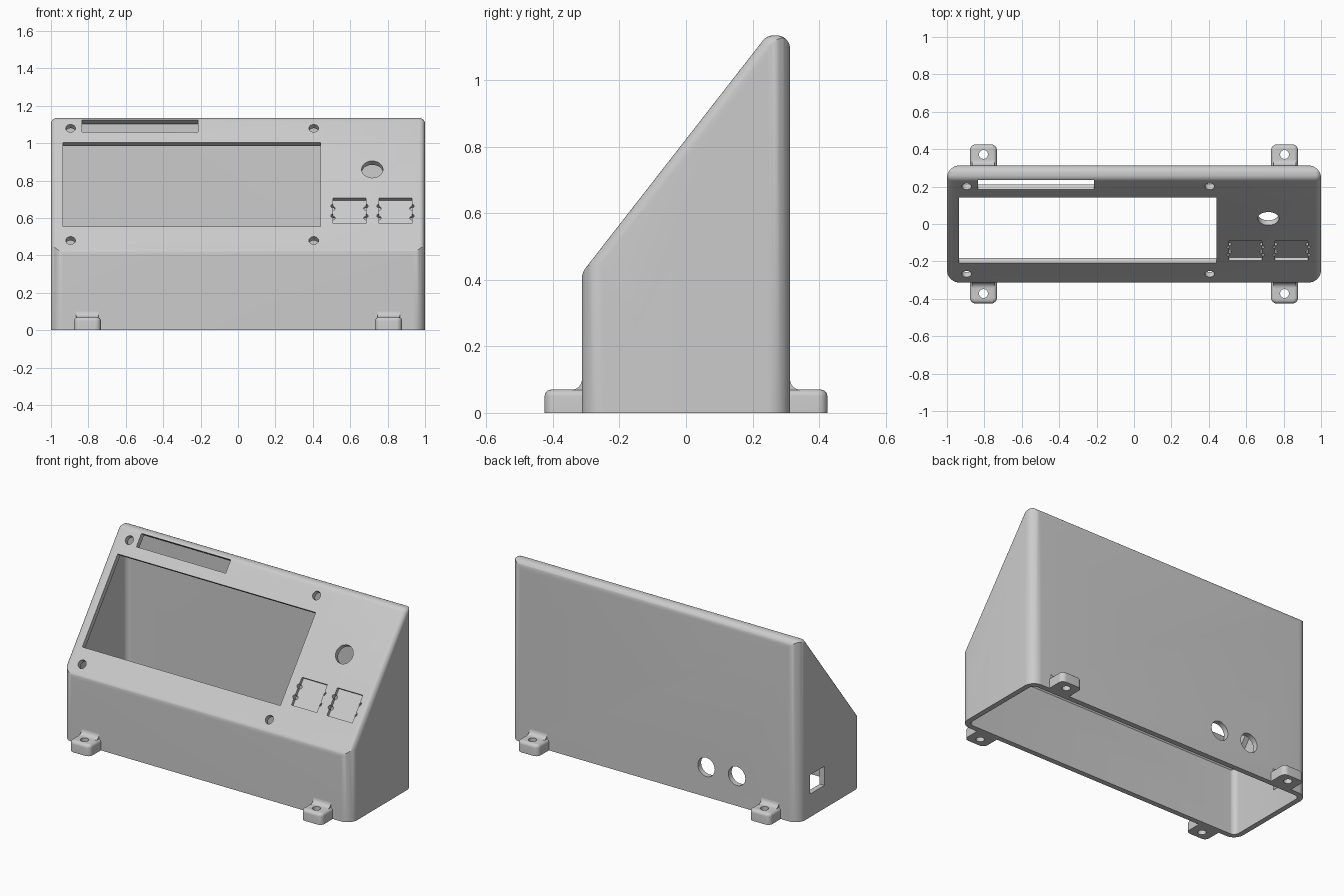
import bpy, bmesh, math
from mathutils import Vector

cube = bpy.data.objects.get("Cube")
if cube:
    bpy.data.objects.remove(cube, do_unlink=True)

grey = bpy.data.materials.new("light_grey_plastic")
grey.use_nodes = True
colour = (0.6, 0.6, 0.6, 1)
grey.diffuse_color = colour
grey.node_tree.nodes["Principled BSDF"].inputs["Base Color"].default_value = colour

HALF_Y, TOP, WALL = 0.313, 1.135, 0.033
MID_Z, RISE = 0.823, 1.283          # sloped panel: z = MID_Z + RISE * y
LEN = math.hypot(1, RISE)
NORMAL = Vector((0, -RISE, 1)) / LEN
SIN = RISE / LEN


def rounded(corners, segs=8):
    """2D outline from (a, b, radius) corners."""
    out, n = [], len(corners)
    for i, (a, b, r) in enumerate(corners):
        p = Vector((a, b))
        if r == 0:
            out.append(p)
            continue
        u = (Vector(corners[i - 1][:2]) - p).normalized()
        v = (Vector(corners[(i + 1) % n][:2]) - p).normalized()
        half = u.angle(v) / 2
        centre = p + (u + v).normalized() * r / math.sin(half)
        s = (p + u * r / math.tan(half) - centre).normalized()
        e = (p + v * r / math.tan(half) - centre).normalized()
        out += [centre + s.lerp(e, k / segs).normalized() * r for k in range(segs + 1)]
    return out


def rect(x0, x1, y0, y1, r=0):
    return rounded([(x0, y0, r), (x1, y0, r), (x1, y1, r), (x0, y1, r)])


def circle(cx, cy, r, squash=1, n=32):
    return [(cx + r * math.cos(math.tau * i / n), cy + squash * r * math.sin(math.tau * i / n))
            for i in range(n)]


def prism(name, outline, place, lo, hi, bevel=0, pick=None):
    """Extrude an outline between two depths; place(a, b, depth) gives the 3D point."""
    bm = bmesh.new()
    rings = [[bm.verts.new(place(a, b, d)) for a, b in outline] for d in (lo, hi)]
    n = len(outline)
    for ring in rings:
        bm.faces.new(ring)
    for i in range(n):
        j = (i + 1) % n
        bm.faces.new((rings[0][i], rings[0][j], rings[1][j], rings[1][i]))
    bmesh.ops.recalc_face_normals(bm, faces=bm.faces)
    if bevel:
        bmesh.ops.bevel(bm, geom=[e for e in bm.edges if pick(e)], offset=bevel,
                        segments=5, profile=0.5, affect='EDGES')
    mesh = bpy.data.meshes.new(name)
    bm.to_mesh(mesh)
    bm.free()
    mesh.materials.append(grey)
    obj = bpy.data.objects.new(name, mesh)
    bpy.context.scene.collection.objects.link(obj)
    return obj


def combine(obj, other, operation='DIFFERENCE'):
    """Apply a boolean and discard the second solid."""
    mod = obj.modifiers.new("cut", 'BOOLEAN')
    mod.object, mod.operation, mod.solver = other, operation, 'EXACT'
    graph = bpy.context.evaluated_depsgraph_get()
    mesh = bpy.data.meshes.new_from_object(obj.evaluated_get(graph))
    obj.modifiers.clear()
    obj.data = mesh
    bpy.data.objects.remove(other, do_unlink=True)


def along_x(a, b, d): return Vector((d, a, b))
def along_y(a, b, d): return Vector((a, d, b))
def along_z(a, b, d): return Vector((a, b, d))
def on_panel(x, z, d): return Vector((x, (z - MID_Z) / RISE, z)) + NORMAL * d


def wedge(inset, radius_front, radius_top):
    """Side profile of the case, moved inwards by the inset."""
    y, top, mid = HALF_Y - inset, TOP - inset, MID_Z - inset * LEN
    return rounded([(-y, -0.1, 0), (y, -0.1, 0), (y, top, radius_top),
                    ((top - mid) / RISE, top, radius_top), (-y, mid - RISE * y, radius_front)])


# Case: rounded side profile intersected with a rounded footprint
def is_rim(e):
    return abs(e.verts[0].co.x - e.verts[1].co.x) < 1e-5


shell = prism("case_shell", wedge(0, 0.05, 0.04), along_x, -1, 1, 0.03, is_rim)
combine(shell, prism("footprint", rect(-1, 1, -HALF_Y, HALF_Y, 0.066), along_z, 0, 1.3), 'INTERSECT')

# Hollow inside, open at the bottom
cavity = prism("cavity", wedge(WALL, 0, 0), along_x, WALL - 1, 1 - WALL)
combine(cavity, prism("inner_footprint", rect(WALL - 1, 1 - WALL, WALL - HALF_Y, HALF_Y - WALL, 0.034),
                      along_z, -0.05, 1.3), 'INTERSECT')
combine(shell, cavity)

# Sloped panel: display window, small slot, knob hole and screw holes
openings = [rect(-0.935, 0.44, 0.555, 1.005), rect(-0.835, -0.215, 1.06, 1.125),
            circle(0.718, 0.86, 0.057, SIN)]
openings += [circle(x, z, 0.026, SIN) for x in (-0.895, 0.405) for z in (0.48, 1.08)]
for outline in openings:
    combine(shell, prism("cutter", outline, on_panel, -0.045, 0.03))

# Square button pockets with pin holes on both sides
for x0 in (0.508, 0.754):
    x1 = x0 + 0.176
    combine(shell, prism("cutter", rect(x0, x1, 0.572, 0.706), on_panel, -0.02, 0.03))
    for x in (x0, x1):
        for z in (0.612, 0.664):
            combine(shell, prism("cutter", circle(x, z, 0.012, SIN, 16), on_panel, -0.045, 0.03))

# Round cable holes in the back, square socket in the right side
for x in (-0.36, -0.572):
    combine(shell, prism("cutter", circle(x, 0.187, 0.059), along_y, 0.25, 0.4))
combine(shell, prism("cutter", rect(0.055, 0.197, 0.145, 0.265), along_x, -1.1, -0.93))


# Four mounting feet with a screw hole and a fillet against the wall
def is_top_rim(e):
    a, b = (v.co for v in e.verts)
    return min(a.z, b.z) > 0.06 and max(abs(a.y), abs(b.y)) > 0.32


for sx, side in ((1, "left"), (-1, "right")):
    for sy, end in ((1, "back"), (-1, "front")):
        def foot_z(a, b, d): return Vector((sx * a, sy * b, d))
        def foot_x(a, b, d): return Vector((sx * d, sy * a, b))
        x0, x1, wall_y = 0.733, 0.877, HALF_Y - 0.003
        plan = rounded([(x0, wall_y, 0), (x1, wall_y, 0), (x1, 0.425, 0.03), (x0, 0.425, 0.03)])
        foot = prism(f"mounting_foot_{end}_{side}", plan, foot_z, 0, 0.07, 0.02, is_top_rim)
        arc = [(HALF_Y + 0.03 * (1 - math.sin(t)), 0.10 - 0.03 * math.cos(t))
               for t in (math.pi / 2 * k / 6 for k in range(7))]
        fillet = [(wall_y + 0.001, 0.05), (HALF_Y + 0.03, 0.05)] + arc + [(wall_y + 0.001, 0.10)]
        combine(foot, prism("fillet", fillet, foot_x, x0 + 0.012, x1 - 0.012), 'UNION')
        combine(foot, prism("cutter", circle(0.805, 0.372, 0.024), foot_z, -0.1, 0.2))

# Smooth the fillets, keep cut edges sharp
for obj in bpy.context.scene.objects:
    obj.select_set(obj.type == 'MESH')
bpy.context.view_layer.objects.active = shell
bpy.ops.object.shade_smooth_by_angle(angle=math.radians(30))
